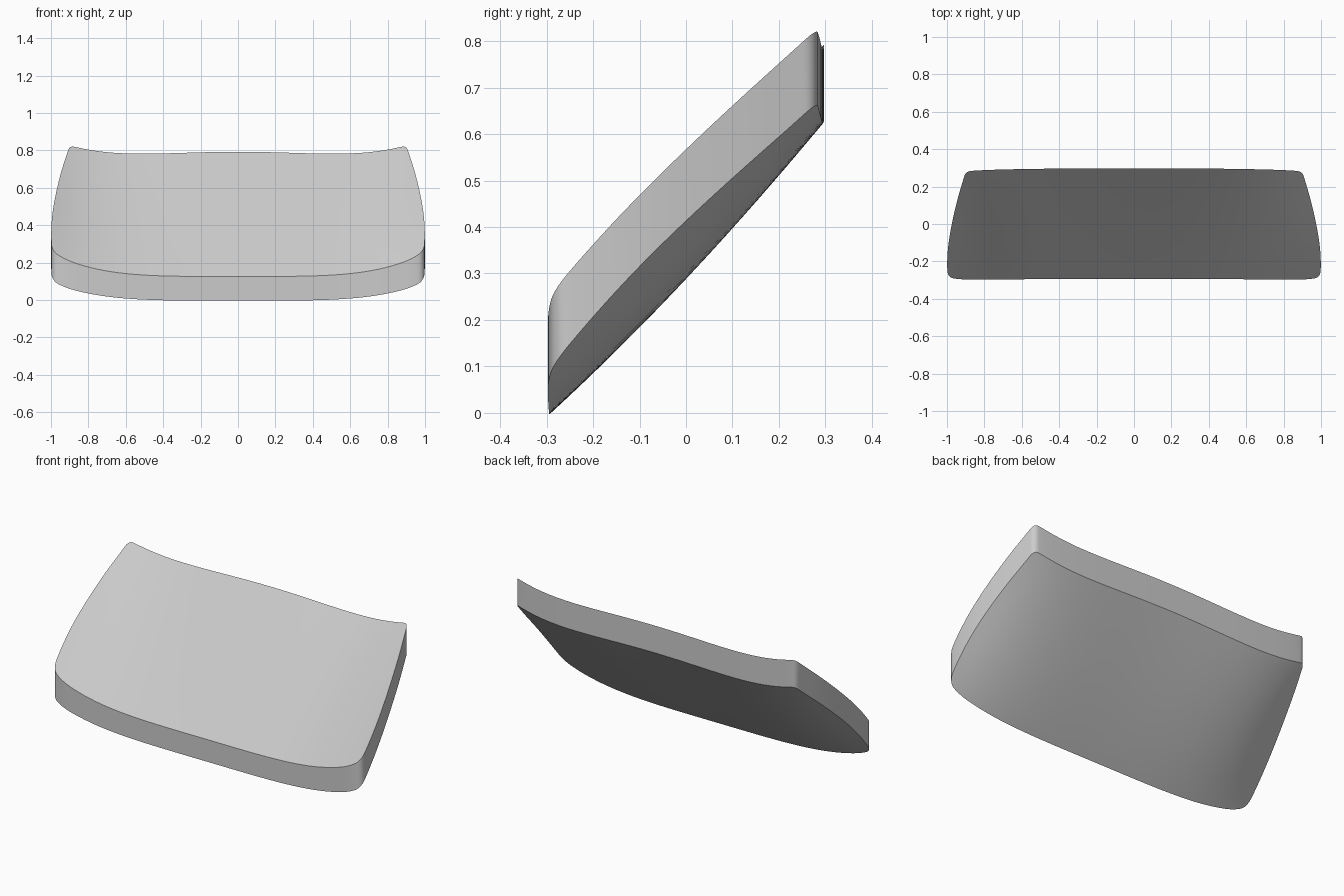
import bpy, bmesh, math
from mathutils import Vector

if "Cube" in bpy.data.objects:
    bpy.data.objects.remove(bpy.data.objects["Cube"], do_unlink=True)

grey = bpy.data.materials.new("light_grey")
grey.use_nodes = True
colour = (0.6, 0.6, 0.6, 1)
grey.diffuse_color = colour
grey.node_tree.nodes["Principled BSDF"].inputs["Base Color"].default_value = colour


def smooth_loop(points, rounds):
    """Round a closed polygon by corner cutting."""
    for _ in range(rounds):
        cut = []
        for a, b in zip(points, points[1:] + points[:1]):
            cut += [a.lerp(b, 0.25), a.lerp(b, 0.75)]
        points = cut
    return points


def split_long(points, longest):
    """Add points along the long sides of a closed polygon."""
    out = []
    for a, b in zip(points, points[1:] + points[:1]):
        n = math.ceil((b - a).length / longest)
        out += [a.lerp(b, i / n) for i in range(n)]
    return out


def rise(x, t, a, b, bump):
    """Upward sweep of the panel towards its sides."""
    return (a + bump * t * (1 - t)) * x ** 4 - b * x * x


def top_z(x, y):
    t = (y + 0.297) / 0.594
    return 0.455 + 1.127 * y + 0.03 * y * y + rise(x, t, 0.13 + 0.036 * t, 0.073 * t, 0.06)


def bottom_z(x, y):
    t = (y + 0.297) / 0.594
    return 0.29 + 1.077 * y + 0.27 * y * y + rise(x, t, 0.1 + 0.066 * t, 0.073 * t, 0.17)


# Plan outline, mirrored from its left half
half = [(0.4, -0.294), (0.8, -0.297), (0.93, -0.297), (0.995, -0.285), (1.0, -0.22),
        (0.995, -0.12), (0.975, 0.0), (0.945, 0.13), (0.915, 0.23), (0.9, 0.28),
        (0.85, 0.286), (0.7, 0.292), (0.4, 0.297)]
half = [Vector(p) for p in half]
outline = half + [Vector((-p.x, p.y)) for p in reversed(half)]
outline = split_long(smooth_loop(outline, 3), 0.04)
count = len(outline)
rings = 16

# Curved panel: two swept skins joined by a vertical rim
bm = bmesh.new()


def skin(height, flip):
    loops = [[bm.verts.new((p.x * s, p.y * s, height(p.x * s, p.y * s))) for p in outline]
             for s in (k / rings for k in range(1, rings + 1))]
    centre = bm.verts.new((0, 0, height(0, 0)))
    for i in range(count):
        j = (i + 1) % count
        faces = [[centre, loops[0][i], loops[0][j]]]
        faces += [[u[i], v[i], v[j], u[j]] for u, v in zip(loops, loops[1:])]
        for f in faces:
            bm.faces.new(f[::-1] if flip else f)
    return loops[-1]


upper = skin(top_z, False)
lower = skin(bottom_z, True)
for i in range(count):
    j = (i + 1) % count
    bm.faces.new([lower[i], lower[j], upper[j], upper[i]])
bmesh.ops.recalc_face_normals(bm, faces=bm.faces)

mesh = bpy.data.meshes.new("curved_panel")
bm.to_mesh(mesh)
bm.free()
mesh.materials.append(grey)
panel = bpy.data.objects.new("curved_panel", mesh)
bpy.context.collection.objects.link(panel)
bpy.context.view_layer.objects.active = panel
panel.select_set(True)
bpy.ops.object.shade_smooth_by_angle(angle=math.radians(30))
